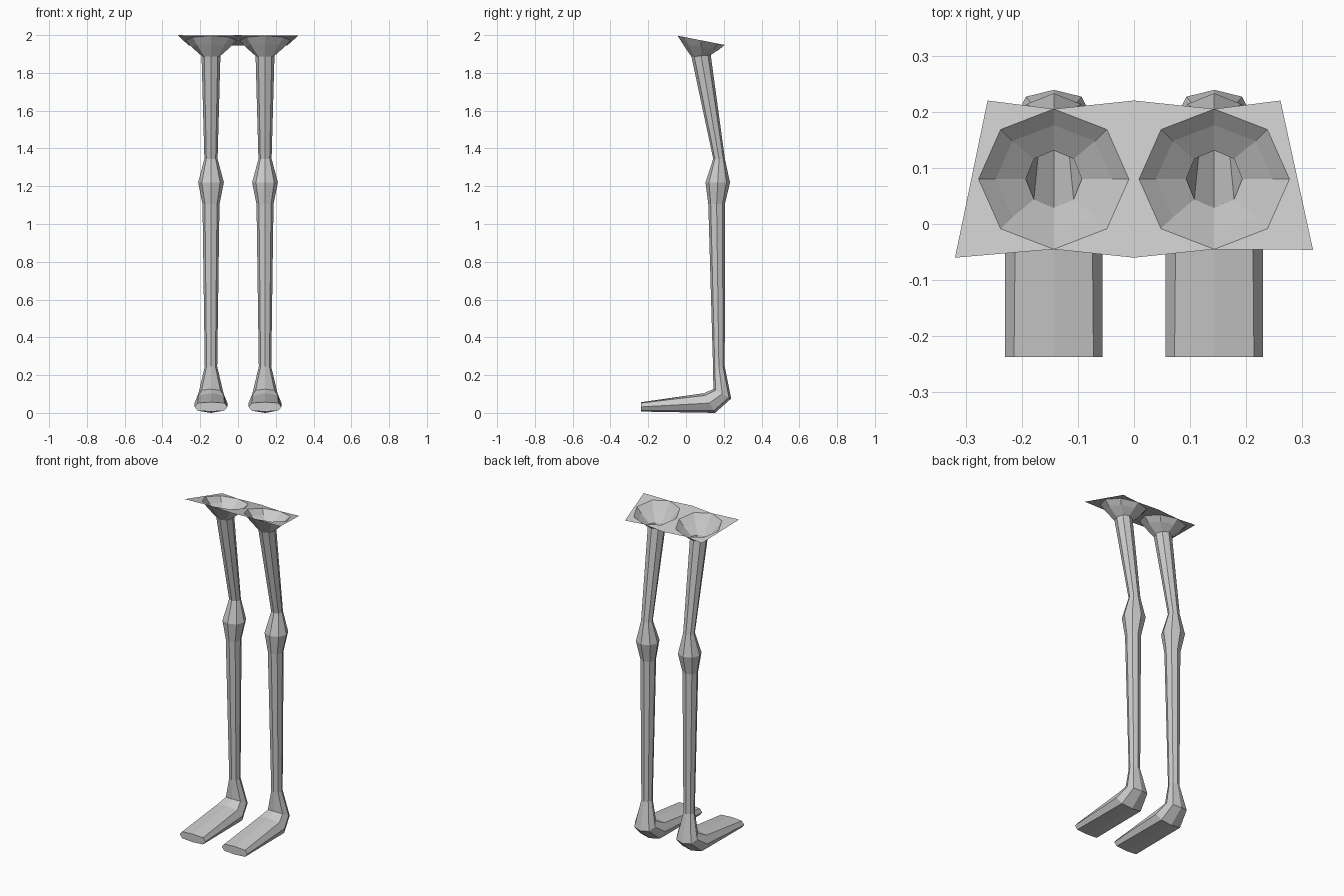
import bpy, bmesh, math

if "Cube" in bpy.data.objects:
    bpy.data.objects.remove(bpy.data.objects["Cube"])

LEG_X = 0.143
SIDES = 8
DIRS = [(math.cos(a), math.sin(a)) for a in (math.tau * i / SIDES for i in range(SIDES))]


def plate_z(y):
    return 1.988 - 0.195 * y


def ring_points(cx, rx, cy, cz, vy, vz, square=1.0):
    # Eight-sided ring: x half width plus a half-axis vector in the y-z plane
    pts = []
    for i, (c, s) in enumerate(DIRS):
        k = square if i % 2 else 1.0
        pts.append((cx + rx * c * k, cy + vy * s * k, cz + vz * s * k))
    return pts


def rim(cx):
    return ring_points(cx, 0.134, 0.08, plate_z(0.08), 0.125, -0.0244)


def finish(bm, name):
    bmesh.ops.recalc_face_normals(bm, faces=bm.faces)
    mesh = bpy.data.meshes.new(name)
    bm.to_mesh(mesh)
    bm.free()
    obj = bpy.data.objects.new(name, mesh)
    bpy.context.collection.objects.link(obj)
    return obj


# Rings down the leg: rx, centre y, centre z, axis y, axis z, corner squareness
SECTIONS = [
    (0.104, 0.080, 1.938, 0.096, -0.014, 1.0),    # socket bowl
    (0.050, 0.080, 1.890, 0.051, 0.005, 1.0),     # thigh top
    (0.035, 0.175, 1.345, 0.031, 0.000, 1.0),     # thigh bottom
    (0.068, 0.168, 1.220, 0.065, 0.000, 1.0),     # knee
    (0.045, 0.162, 1.105, 0.044, 0.000, 1.0),     # shin top
    (0.033, 0.174, 0.245, 0.031, 0.000, 1.0),     # ankle
    (0.067, 0.192, 0.101, 0.047, -0.025, 1.05),   # heel
    (0.087, 0.124, 0.052, 0.030, -0.052, 1.1),    # instep
    (0.087, -0.237, 0.032, 0.000, -0.025, 1.15),  # toe
]


def make_leg(name, cx):
    bm = bmesh.new()
    rings = [[bm.verts.new(p) for p in rim(cx)]]
    for sec in SECTIONS:
        rings.append([bm.verts.new(p) for p in ring_points(cx, *sec)])
    for a, b in zip(rings, rings[1:]):
        for i in range(SIDES):
            j = (i + 1) % SIDES
            bm.faces.new((a[i], a[j], b[j], b[i]))
    bm.faces.new(rings[-1])
    return finish(bm, name)


# Legs with open hip sockets and feet
make_leg("right_leg", -LEG_X)
make_leg("left_leg", LEG_X)

# Tilted hip plate, open around both sockets
bm = bmesh.new()


def plate_vert(x, y):
    return bm.verts.new((x, y, plate_z(y)))


mid_front, mid_back = plate_vert(0, -0.06), plate_vert(0, 0.22)
for side in (-1, 1):
    front = plate_vert(0.319 * side, -0.06 if side < 0 else -0.046)
    back = plate_vert(0.261 * side, 0.22)
    r = [plate_vert(p[0], p[1]) for p in rim(LEG_X * side)]
    minus_half = [r[2], r[3], r[4], r[5], r[6]]
    plus_half = [r[2], r[1], r[0], r[7], r[6]]
    outer, inner = (minus_half, plus_half) if side < 0 else (plus_half, minus_half)
    bm.faces.new([back] + outer + [front])
    bm.faces.new([mid_back] + inner + [mid_front])
finish(bm, "hip_plate")
